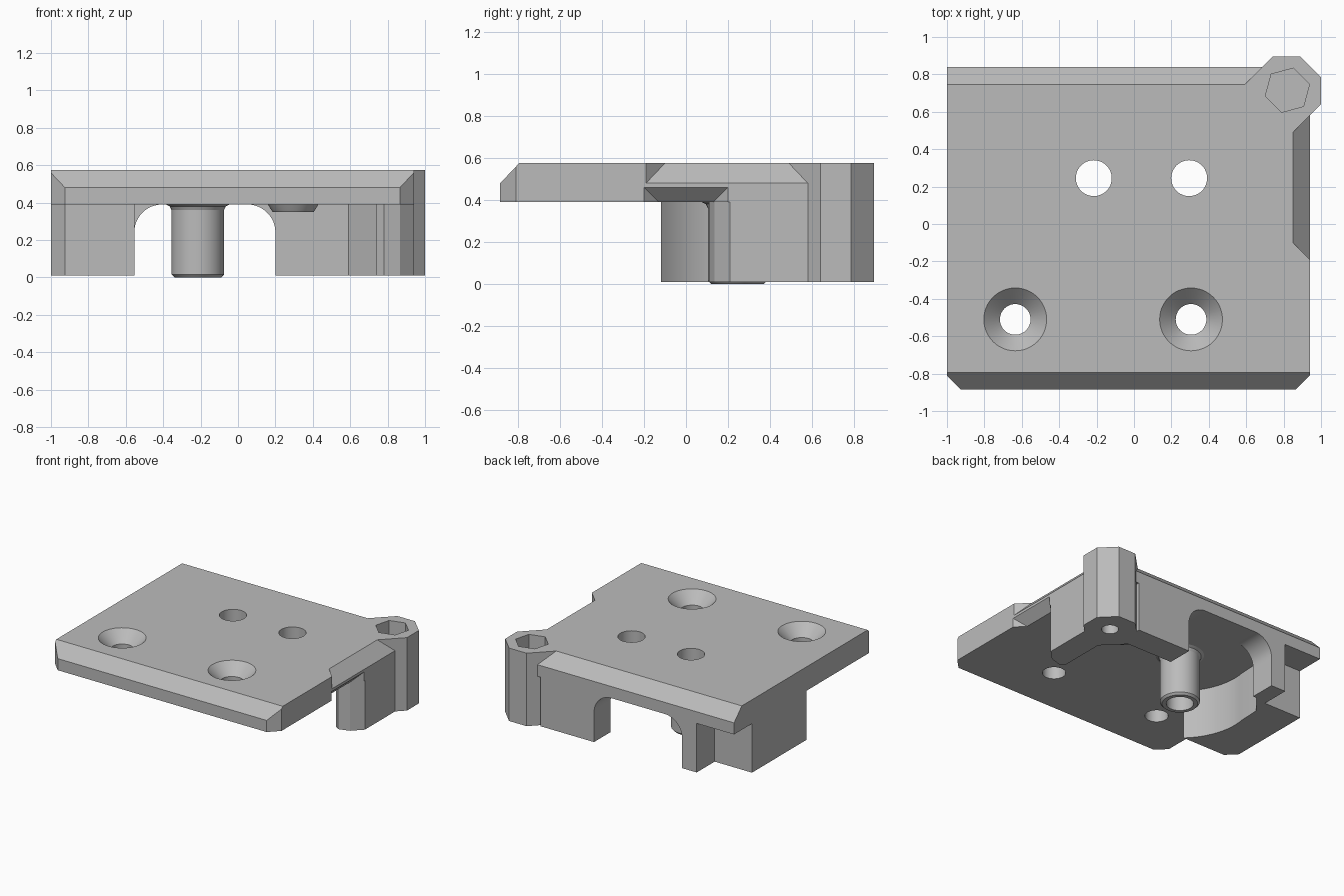
import bpy, bmesh, math
from mathutils import Vector

cube = bpy.data.objects.get("Cube")
if cube:
    bpy.data.objects.remove(cube, do_unlink=True)

grey = bpy.data.materials.new("mid_grey")
grey.use_nodes = True
COLOUR = (0.5, 0.5, 0.5, 1)
grey.diffuse_color = COLOUR
grey.node_tree.nodes["Principled BSDF"].inputs["Base Color"].default_value = COLOUR


def finish(name, bm):
    bmesh.ops.recalc_face_normals(bm, faces=bm.faces[:])
    mesh = bpy.data.meshes.new(name)
    bm.to_mesh(mesh)
    bm.free()
    mesh.materials.append(grey)
    ob = bpy.data.objects.new(name, mesh)
    bpy.context.collection.objects.link(ob)
    return ob


def prism(name, outline, lo, hi, axis="z"):
    """Extrude a 2D outline between lo and hi along an axis."""
    place = {"x": lambda a, b: (lo, a, b),
             "y": lambda a, b: (a, lo, b),
             "z": lambda a, b: (a, b, lo)}[axis]
    shift = Vector([(hi - lo) * (axis == k) for k in "xyz"])
    bm = bmesh.new()
    face = bm.faces.new([bm.verts.new(place(a, b)) for a, b in outline])
    out = bmesh.ops.extrude_face_region(bm, geom=[face])["geom"]
    bmesh.ops.translate(bm, vec=shift,
                        verts=[v for v in out if isinstance(v, bmesh.types.BMVert)])
    return finish(name, bm)


def turned(name, x, y, profile, sides=48, turn=0):
    """Stack rings of (radius, height) into a closed round part."""
    bm = bmesh.new()
    rings = []
    for r, z in profile:
        angles = [turn + math.tau * i / sides for i in range(sides)]
        rings.append([bm.verts.new((x + r * math.cos(a), y + r * math.sin(a), z))
                      for a in angles])
    for low, high in zip(rings, rings[1:]):
        for i in range(sides):
            j = (i + 1) % sides
            bm.faces.new((low[i], low[j], high[j], high[i]))
    bm.faces.new(rings[0])
    bm.faces.new(rings[-1])
    return finish(name, bm)


def hull(name, points):
    bm = bmesh.new()
    for p in points:
        bm.verts.new(p)
    bmesh.ops.convex_hull(bm, input=bm.verts[:])
    return finish(name, bm)


def arc(cx, cy, r, start, end, steps=12):
    angles = [math.radians(start + (end - start) * i / steps) for i in range(steps + 1)]
    return [(cx + r * math.cos(a), cy + r * math.sin(a)) for a in angles]


def combine(body, tool, operation):
    """Apply a boolean and discard the tool."""
    mod = body.modifiers.new("combine", "BOOLEAN")
    mod.operation, mod.solver, mod.object = operation, "EXACT", tool
    deps = bpy.context.evaluated_depsgraph_get()
    mesh = bpy.data.meshes.new_from_object(body.evaluated_get(deps))
    body.modifiers.clear()
    body.data = mesh
    bpy.data.objects.remove(tool, do_unlink=True)


BOTTOM, UNDER, EMBED, TOP = 0.01, 0.39, 0.45, 0.575

# Plate with chamfered front and back edges
plate = prism("mounting_plate", [(-.885, UNDER), (-.885, .48), (-.795, TOP),
                                 (.745, TOP), (.84, .48), (.84, UNDER)], -1, .94, "x")

# Cut front corners
for edge, side in ((-1, 1), (.94, -1)):
    corner = [(edge - side * .1, -.71), (edge + side * .175, -.985),
              (edge - side * .1, -.985)]
    combine(plate, prism("corner_cutter", corner, .3, .7), "DIFFERENCE")

# Side chamfers, above and below
combine(plate, hull("upper_chamfer", [
    (.803, -.053, .625), (.803, .443, .625), (1, -.25, .417),
    (1, .64, .417), (1, -.25, .625), (1, .64, .625)]), "DIFFERENCE")
combine(plate, hull("lower_chamfer", [
    (x, s * y, z) for s in (-1, 1)
    for x, y, z in ((.82, .08, .34), (1, .26, .52), (1, .26, .34))]), "DIFFERENCE")

# Corner boss
boss = prism("corner_boss", [(.74, .895), (.89, .895), (1, .785), (1, .64), (.85, .49),
                             (.74, .49), (.59, .64), (.59, .745)], BOTTOM, TOP)
combine(plate, boss, "UNION")

# Side wall beside the boss
side = prism("side_wall", [(.94, .62), (.94, .21), (.865, .135), (.78, .11),
                           (.74, .14), (.74, .62)], BOTTOM, EMBED)
combine(plate, side, "UNION")

# Opposite wall, curved around the tube
curved = [(-1, -.045), (-.925, -.12)] + arc(-.21, .25, .505, 227, 170)
curved += [(-.70, .5), (-.57, .66), (-.68, .66), (-.68, .62), (-1, .62)]
combine(plate, prism("curved_wall", curved, BOTTOM, EMBED), "UNION")

# Back wall halves that form the arch
for spring, side, outer in ((-.555, 1, -.68), (.2, -1, .66)):
    fillet = [(spring + .15 * side - side * .15 * math.cos(a), .24 + .15 * math.sin(a))
              for a in [math.pi / 2 * i / 12 for i in range(13)]]
    outline = [(outer, BOTTOM), (spring, BOTTOM)] + fillet
    outline += [(spring + .15 * side, EMBED), (outer, EMBED)]
    combine(plate, prism("arch_half", outline, .64, .84, "y"), "UNION")

# Tube and short collar under the rear holes
combine(plate, turned("tube", -.215, .245, [
    (.125, 0), (.14, .015), (.14, .36), (.15, .38), (.17, UNDER), (.17, EMBED)]), "UNION")
combine(plate, turned("collar", .295, .245, [
    (.11, .35), (.12, .365), (.135, UNDER), (.135, EMBED)]), "UNION")

# Through holes, countersinks and hex socket
for x in (-.215, .295):
    combine(plate, turned("hole", x, .245, [(.096, -.1), (.096, .7)]), "DIFFERENCE")
for x in (-.635, .305):
    combine(plate, turned("countersink", x, -.51, [
        (.082, .2), (.082, .489), (.168, TOP), (.168, .65)]), "DIFFERENCE")
combine(plate, turned("hex_socket", .82, .715, [(.122, .3), (.122, .7)],
                      6, math.radians(15)), "DIFFERENCE")
combine(plate, turned("boss_hole", .82, .715, [(.06, -.1), (.06, .2)], 32), "DIFFERENCE")

# Smooth the round surfaces, keep the edges crisp
bpy.ops.object.select_all(action="DESELECT")
plate.select_set(True)
bpy.context.view_layer.objects.active = plate
bpy.ops.object.shade_smooth_by_angle(angle=math.radians(20))
